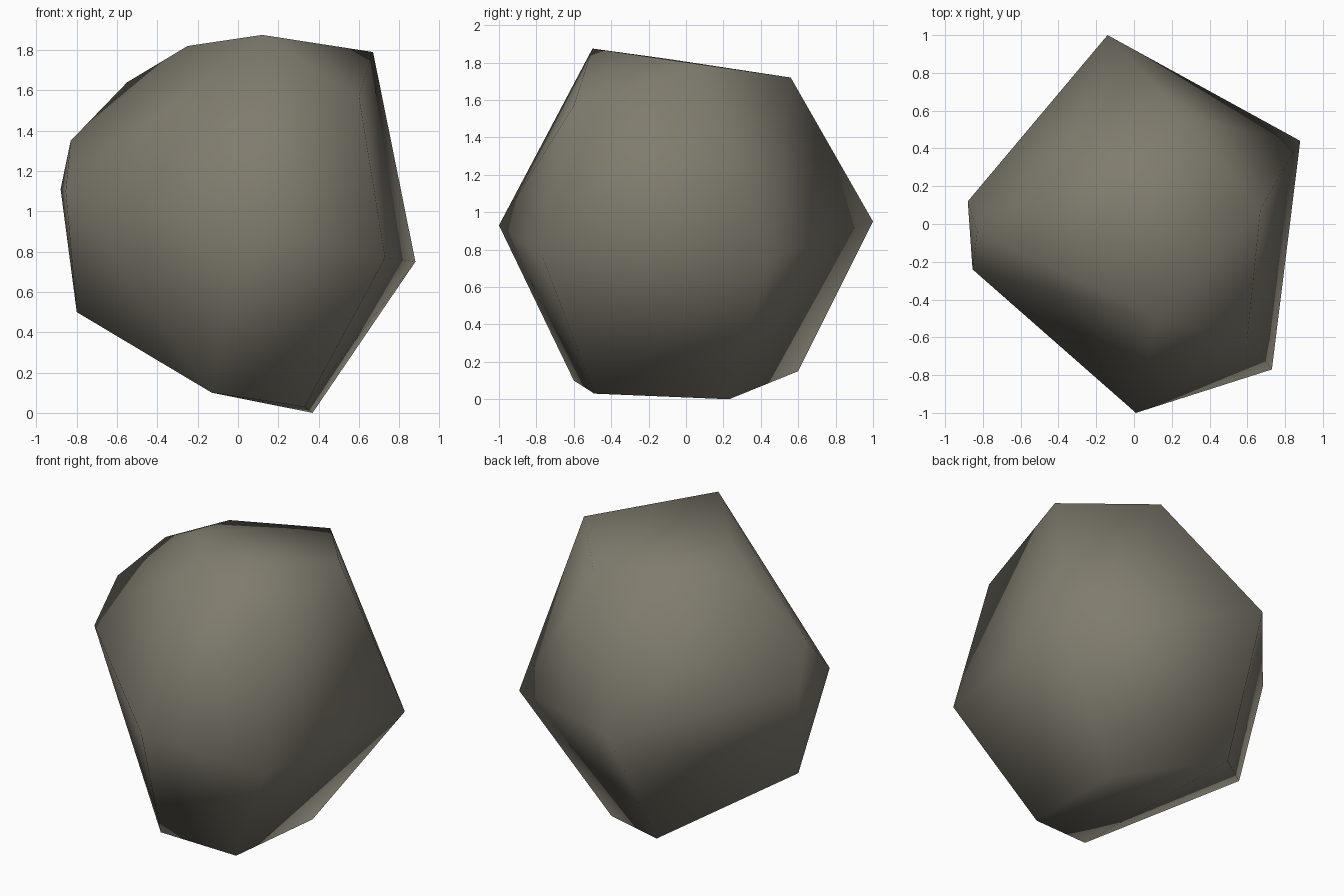
import bpy, bmesh

if "Cube" in bpy.data.objects:
    bpy.data.objects.remove(bpy.data.objects["Cube"])

# Corner points of the chipped boulder, bottom to top
corners = [
    (.37, .23, 0), (.33, -.49, .03), (-.13, -.60, .10), (-.21, .60, .15),   # base
    (-.80, 0, .50), (.88, .44, .75), (.73, -.77, .77), (.01, -1, .93),      # waist
    (-.14, 1, .95), (-.855, -.24, 1.10), (-.88, .12, 1.11),
    (-.83, -.04, 1.35), (.60, -.60, 1.57), (-.55, .05, 1.64),               # shoulder
    (.265, .56, 1.72), (-.25, .27, 1.745), (.67, .08, 1.79),                # crown
    (-.25, -.10, 1.82), (.12, -.50, 1.875),
]

# Stone colour
stone = bpy.data.materials.new("grey_brown_stone")
stone.diffuse_color = (.215, .200, .157, 1)
stone.use_nodes = True
stone.node_tree.nodes["Principled BSDF"].inputs["Base Color"].default_value = stone.diffuse_color

# Boulder: convex skin over the corners, fully smooth shaded
bm = bmesh.new()
for p in corners:
    bm.verts.new(p)
res = bmesh.ops.convex_hull(bm, input=bm.verts[:])
loose = [v for v in bm.verts if not v.link_faces]
bmesh.ops.delete(bm, geom=loose, context='VERTS')
bmesh.ops.recalc_face_normals(bm, faces=bm.faces[:])
for f in bm.faces:
    f.smooth = True
mesh = bpy.data.meshes.new("boulder")
bm.to_mesh(mesh)
bm.free()
mesh.materials.append(stone)
boulder = bpy.data.objects.new("boulder", mesh)
bpy.context.collection.objects.link(boulder)
